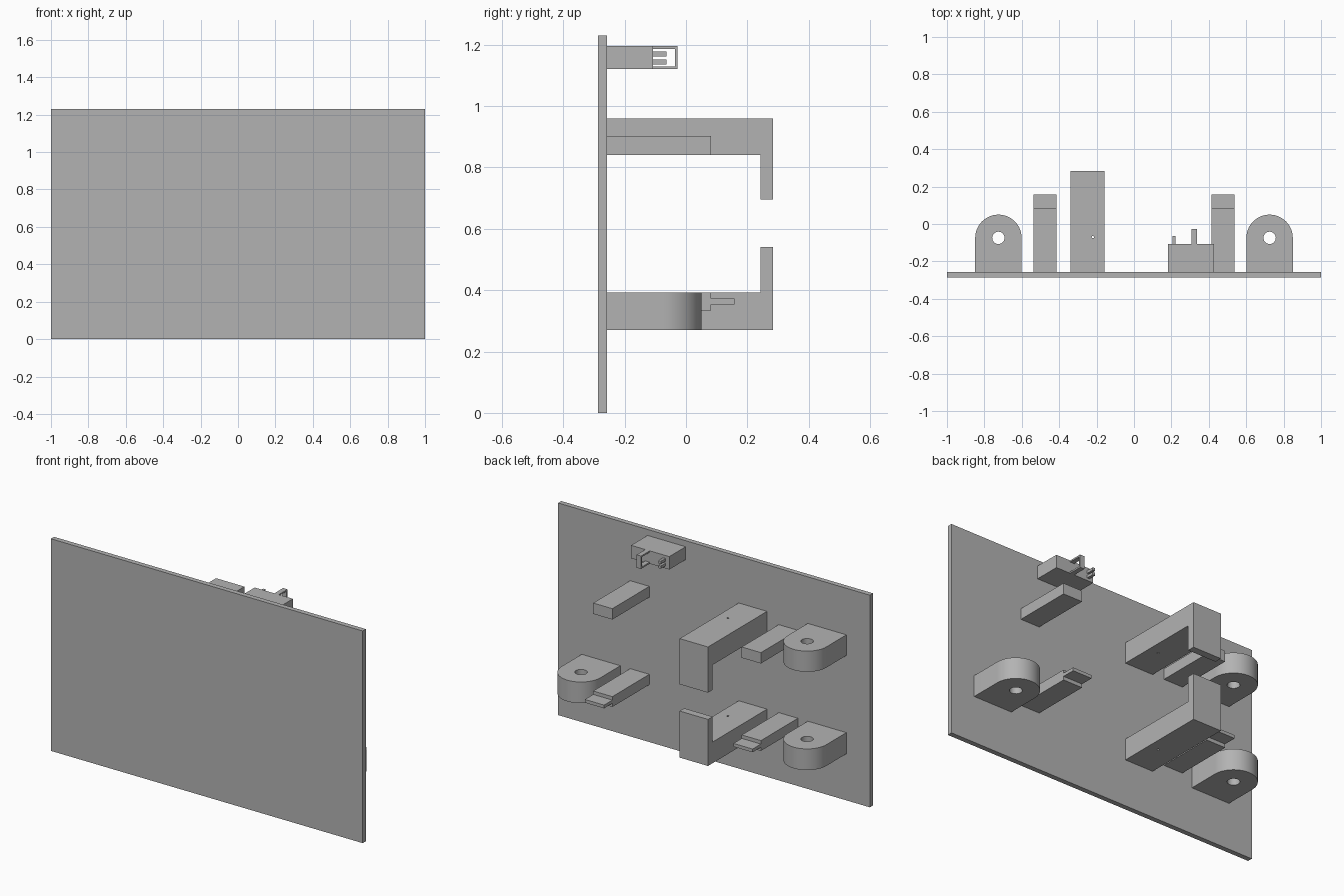
import bpy, bmesh
from math import cos, sin, pi
from mathutils import Vector

cube = bpy.data.objects.get("Cube")
if cube:
    bpy.data.objects.remove(cube, do_unlink=True)

grey = bpy.data.materials.new("plain_grey")
grey.use_nodes = True
grey.diffuse_color = (0.45, 0.45, 0.45, 1)
grey.node_tree.nodes["Principled BSDF"].inputs["Base Color"].default_value = grey.diffuse_color

BACK = -0.257   # rear face of the panel, where every part is rooted


def prism(name, outline, axis, lo, hi):
    """Extrude a 2D outline along x (outline is y, z) or z (outline is x, y)."""
    bm = bmesh.new()
    place = (lambda a, b: (lo, a, b)) if axis == "x" else (lambda a, b: (a, b, lo))
    face = bm.faces.new([bm.verts.new(place(a, b)) for a, b in outline])
    step = Vector((hi - lo, 0, 0)) if axis == "x" else Vector((0, 0, hi - lo))
    new = bmesh.ops.extrude_face_region(bm, geom=[face])["geom"]
    bmesh.ops.translate(bm, vec=step, verts=[v for v in new if isinstance(v, bmesh.types.BMVert)])
    bmesh.ops.recalc_face_normals(bm, faces=bm.faces)
    mesh = bpy.data.meshes.new(name)
    bm.to_mesh(mesh)
    bm.free()
    mesh.materials.append(grey)
    obj = bpy.data.objects.new(name, mesh)
    bpy.context.collection.objects.link(obj)
    return obj


def box(name, x, y, z):
    return prism(name, [(y[0], z[0]), (y[1], z[0]), (y[1], z[1]), (y[0], z[1])], "x", *x)


def arc(cx, cy, r, sweep, count):
    return [(cx + r * cos(sweep * i / count), cy + r * sin(sweep * i / count)) for i in range(count + 1)]


def drill(obj, x, y, r, z):
    """Cut a vertical round hole and smooth the curved walls."""
    cutter = prism("hole_cutter", arc(x, y, r, 2 * pi, 32)[:-1], "z", z[0] - 0.05, z[1] + 0.05)
    cutter.hide_render = True
    mod = obj.modifiers.new("hole", "BOOLEAN")
    mod.operation, mod.solver, mod.object = "DIFFERENCE", "EXACT", cutter
    bpy.ops.object.select_all(action="DESELECT")
    obj.select_set(True)
    bpy.context.view_layer.objects.active = obj
    bpy.ops.object.modifier_apply(modifier=mod.name)
    bpy.data.objects.remove(cutter, do_unlink=True)
    bpy.ops.object.shade_smooth_by_angle()


# Flat front panel
box("panel", (-1, 1), (-0.286, BACK), (0, 1.23))

LOW, HIGH = (0.27, 0.393), (0.84, 0.96)

# Round-ended lugs with a vertical hole
for name, x, z in (("lower_left_lug", 0.725, LOW), ("lower_right_lug", -0.725, LOW),
                   ("upper_right_lug", -0.725, HIGH)):
    r = 0.124
    outline = arc(x, -0.074, r, pi, 32) + [(x - r, BACK), (x + r, BACK)]
    drill(prism(name, outline, "z", *z), x, -0.074, 0.033, z)

# Facing L-shaped hooks with a pin hole in each arm
for name, arm, tip in (("lower_hook", LOW, 0.54), ("upper_hook", HIGH, 0.695)):
    inner, outer = (arm[1], arm[0]) if tip > arm[0] and tip < 0.6 else arm
    outline = [(BACK, outer), (0.284, outer), (0.284, tip), (0.242, tip), (0.242, inner), (BACK, inner)]
    if name == "upper_hook":
        outline = [(BACK, arm[1]), (0.284, arm[1]), (0.284, tip), (0.242, tip), (0.242, arm[0]), (BACK, arm[0])]
    drill(prism(name, outline, "x", -0.34, -0.158), -0.22, -0.07, 0.006, arm)

# Support blocks; the lower pair carries a thin tongue
for side, x in (("left", (0.415, 0.538)), ("right", (-0.538, -0.415))):
    box("upper_" + side + "_block", x, (BACK, 0.082), (0.84, 0.903))
    tongue = [(BACK, 0.333), (0.082, 0.333), (0.082, 0.354), (0.158, 0.354),
              (0.158, 0.373), (0.082, 0.373), (0.082, 0.393), (BACK, 0.393)]
    prism("lower_" + side + "_tongue_block", tongue, "x", *x)

# Connector body with its open loop and two prongs
box("connector_body", (0.182, 0.427), (BACK, -0.107), (1.12, 1.195))
loop_x = (0.308, 0.336)
box("loop_bottom", loop_x, (-0.107, -0.027), (1.12, 1.129))
box("loop_top", loop_x, (-0.107, -0.027), (1.186, 1.195))
box("loop_end", loop_x, (-0.036, -0.027), (1.129, 1.186))
for name, z in (("lower_prong", (1.135, 1.151)), ("upper_prong", (1.162, 1.178))):
    box(name, (0.206, 0.222), (-0.107, -0.063), z)
